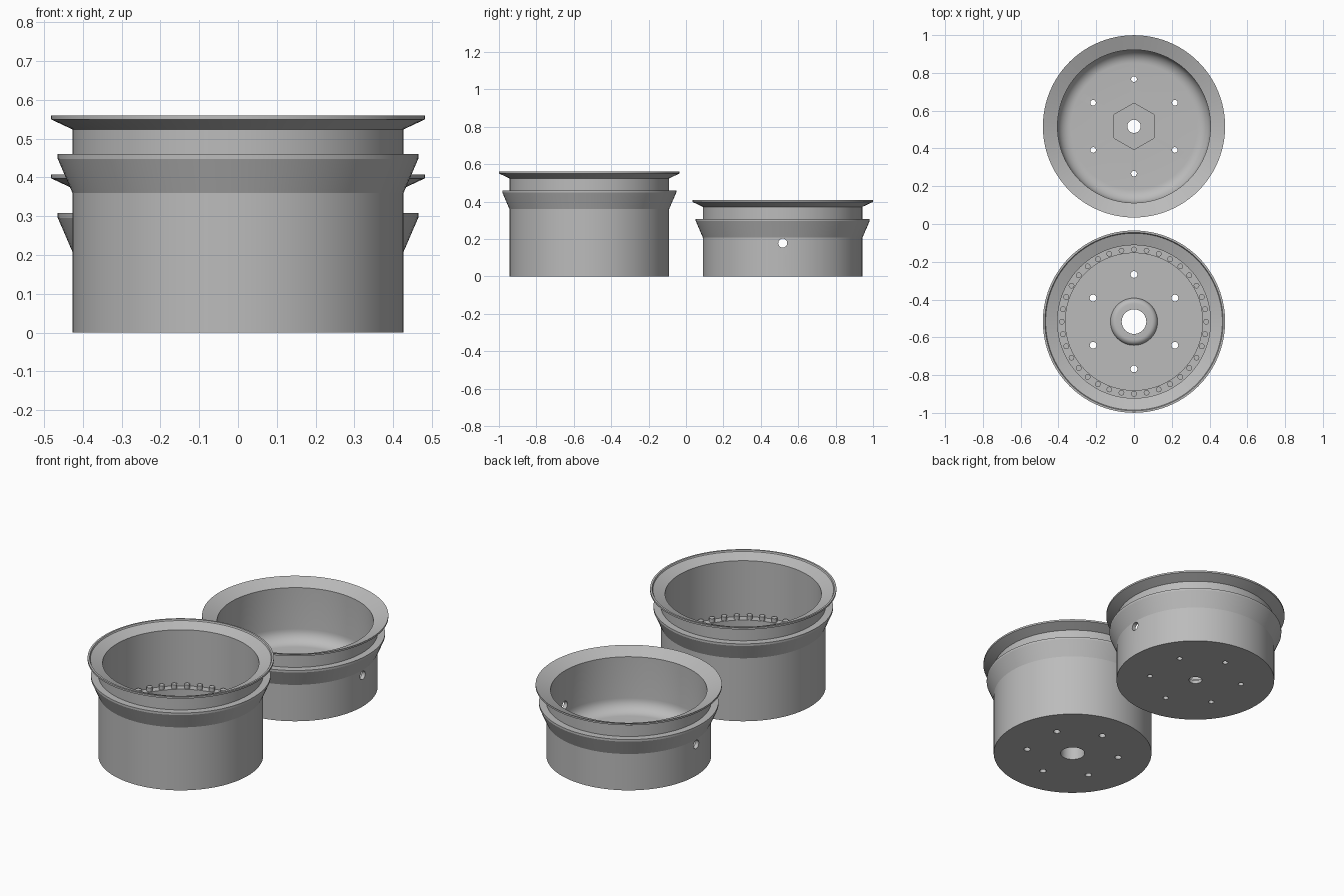
import bpy, bmesh
from math import pi, cos, sin
from mathutils import Matrix, Vector

old = bpy.data.objects.get("Cube")
if old:
    bpy.data.objects.remove(old, do_unlink=True)

grey = bpy.data.materials.new("machined_grey")
grey.use_nodes = True
colour = (0.5, 0.5, 0.5, 1)
grey.diffuse_color = colour
grey.node_tree.nodes["Principled BSDF"].inputs["Base Color"].default_value = colour


def finish(name, bm, y):
    bmesh.ops.recalc_face_normals(bm, faces=bm.faces)
    mesh = bpy.data.meshes.new(name)
    bm.to_mesh(mesh)
    bm.free()
    mesh.materials.append(grey)
    obj = bpy.data.objects.new(name, mesh)
    obj.location.y = y
    bpy.context.collection.objects.link(obj)
    return obj


def lathe(name, profile, y):
    """Spin a closed (radius, height) outline around the z axis."""
    bm = bmesh.new()
    verts = [bm.verts.new((r, 0, z)) for r, z in profile]
    edges = [bm.edges.new((a, b)) for a, b in zip(verts, verts[1:] + verts[:1])]
    bmesh.ops.spin(bm, geom=verts + edges, axis=(0, 0, 1), cent=(0, 0, 0),
                   angle=2 * pi, steps=96, use_merge=True)
    bmesh.ops.remove_doubles(bm, verts=bm.verts, dist=1e-5)
    return finish(name, bm, y)


def rod(bm, centre, radius, length, sides=24, turn=None):
    matrix = Matrix.Translation(centre) @ (turn or Matrix())
    bmesh.ops.create_cone(bm, cap_ends=True, segments=sides, radius1=radius,
                          radius2=radius, depth=length, matrix=matrix)


def around(count, radius, z):
    """Evenly spaced points on a circle, the first one at +y."""
    return [Vector((radius * sin(2 * pi * i / count),
                    radius * cos(2 * pi * i / count), z)) for i in range(count)]


def cut(target, bm):
    cutter = finish("hole_cutter", bm, target.location.y)
    cutter.hide_render = True
    mod = target.modifiers.new("holes", "BOOLEAN")
    mod.operation, mod.solver, mod.object = "DIFFERENCE", "EXACT", cutter
    bpy.context.view_layer.objects.active = target
    bpy.ops.object.modifier_apply(modifier=mod.name)
    bpy.data.objects.remove(cutter, do_unlink=True)


def smooth(obj):
    bpy.ops.object.select_all(action="DESELECT")
    obj.select_set(True)
    bpy.context.view_layer.objects.active = obj
    bpy.ops.object.shade_smooth_by_angle(angle=pi / 9)


def outer_wall(top):
    """Outside of a rim half: barrel, tapered bead seat, groove, flange."""
    steps = [(0.427, 0.2), (0.465, 0.112), (0.465, 0.1), (0.427, 0.1),
             (0.427, 0.036), (0.4825, 0.01), (0.4825, 0)]
    return [(0.427, 0)] + [(r, top - d) for r, d in steps]


FRONT_Y, BACK_Y = -0.517, 0.517

# Deep rim half: raised lip, stepped ledge and a rounded hub boss
boss = [(0.095 + 0.03 * cos(a * pi / 12), 0.07 + 0.03 * sin(a * pi / 12))
        for a in range(7)]
deep = lathe("deep_rim", [(0.065, 0)] + outer_wall(0.56) + [
    (0.472, 0.56), (0.468, 0.553), (0.405, 0.53), (0.405, 0.21), (0.363, 0.21),
    (0.363, 0.07)] + boss + [(0.065, 0.1)], FRONT_Y)
holes = bmesh.new()
for p in around(6, 0.25, 0.05):
    rod(holes, p, 0.018, 0.2)
cut(deep, holes)
smooth(deep)

# Ring of bolt heads on the ledge
heads = bmesh.new()
for p in around(36, 0.382, 0.22):
    rod(heads, p, 0.015, 0.024, 16)
smooth(finish("ledge_bolts", heads, FRONT_Y))

# Shallow rim half: filleted bowl with a hexagonal hub pocket
floor, fillet = 0.07, 0.07
bowl = [(0.405 - fillet + fillet * cos(a * pi / 16),
         floor + fillet - fillet * sin(a * pi / 16)) for a in range(9)]
shallow = lathe("shallow_rim", [(0.035, 0)] + outer_wall(0.408) + [
    (0.405, 0.376)] + bowl + [(0.035, floor)], BACK_Y)
holes = bmesh.new()
for p in around(6, 0.25, 0.05):
    rod(holes, p, 0.015, 0.2)
# Cross holes through the barrel
for side in (-1, 1):
    rod(holes, (side * 0.42, 0, 0.178), 0.024, 0.1, 24, Matrix.Rotation(pi / 2, 4, "Y"))
cut(shallow, holes)
pocket = bmesh.new()
rod(pocket, (0, 0, 0.07), 0.123, 0.1, 6)
cut(shallow, pocket)
smooth(shallow)
